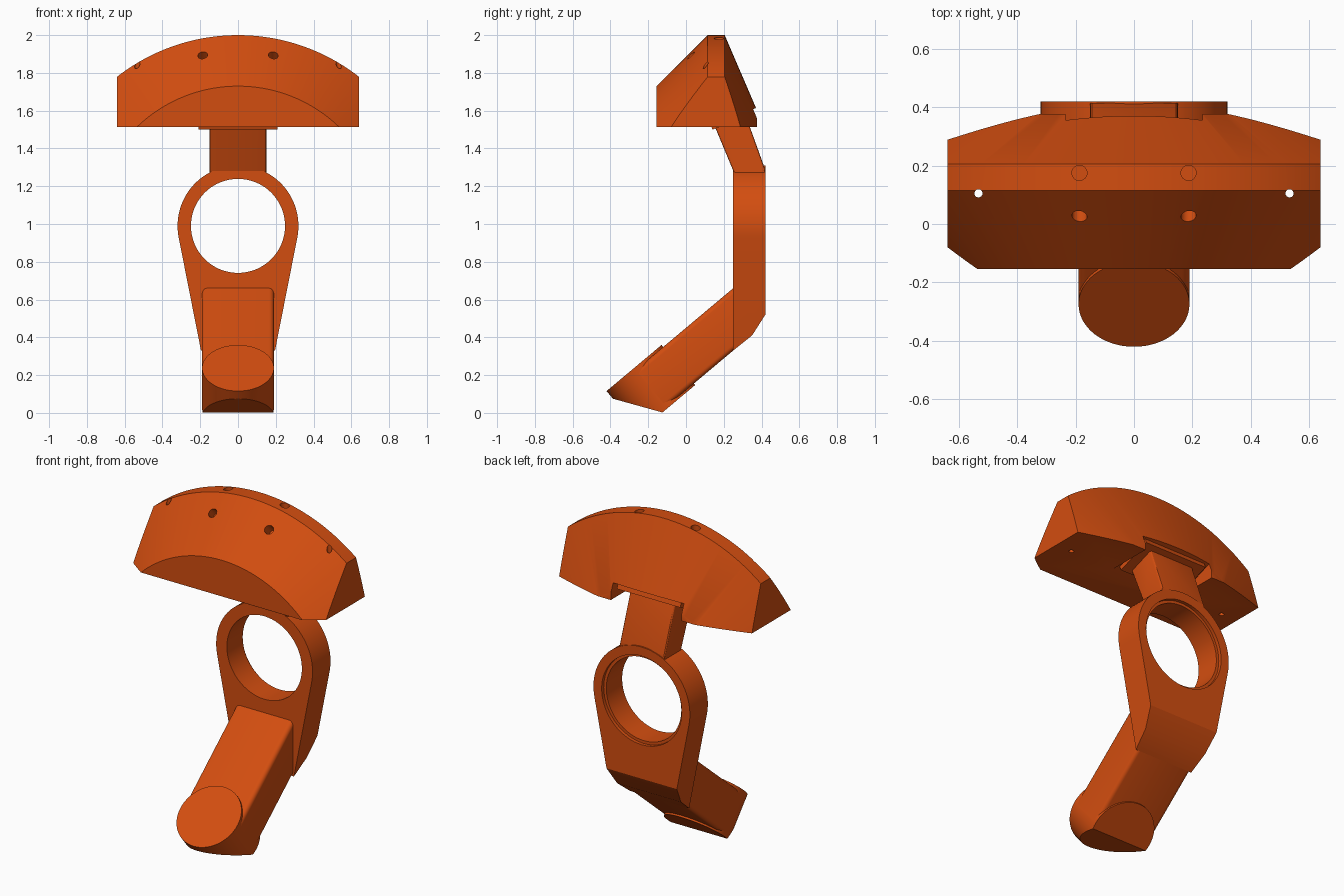
import bpy, bmesh, math
from mathutils import Vector, Matrix

if "Cube" in bpy.data.objects:
    bpy.data.objects.remove(bpy.data.objects["Cube"], do_unlink=True)

orange = bpy.data.materials.new("burnt orange")
orange.use_nodes = True
COLOUR = (0.65, 0.075, 0.005, 1)
orange.diffuse_color = COLOUR
orange.node_tree.nodes["Principled BSDF"].inputs["Base Color"].default_value = COLOUR


def finish(name, bm):
    bmesh.ops.recalc_face_normals(bm, faces=bm.faces[:])
    mesh = bpy.data.meshes.new(name)
    bm.to_mesh(mesh)
    bm.free()
    mesh.materials.append(orange)
    obj = bpy.data.objects.new(name, mesh)
    bpy.context.collection.objects.link(obj)
    return obj


def prism(points, axis, lo, hi):
    """Extrude a 2D outline: (y, z) points along x, or (x, z) points along y."""
    bm = bmesh.new()
    place = (lambda p, t: (t, p[0], p[1])) if axis == "x" else (lambda p, t: (p[0], t, p[1]))
    a = [bm.verts.new(place(p, lo)) for p in points]
    b = [bm.verts.new(place(p, hi)) for p in points]
    bm.faces.new(a)
    bm.faces.new(b)
    for i in range(len(a)):
        j = (i + 1) % len(a)
        bm.faces.new((a[i], a[j], b[j], b[i]))
    bmesh.ops.recalc_face_normals(bm, faces=bm.faces[:])
    return bm


def cut(bm, point, normal):
    """Remove everything on the normal's side of a plane and close the cut."""
    r = bmesh.ops.bisect_plane(bm, geom=bm.verts[:] + bm.edges[:] + bm.faces[:], dist=1e-5,
                               plane_co=point, plane_no=normal, clear_outer=True)
    edges = [e for e in r["geom_cut"] if isinstance(e, bmesh.types.BMEdge)]
    bmesh.ops.edgenet_fill(bm, edges=edges)


def round_along(bm, direction, radius, segments):
    d = Vector(direction).normalized()
    edges = [e for e in bm.edges
             if abs((e.verts[0].co - e.verts[1].co).normalized().dot(d)) > 0.99]
    bmesh.ops.bevel(bm, geom=edges, offset=radius, segments=segments, profile=0.5,
                    affect="EDGES")


def cylinder(centre, direction, radius, length, segments=48):
    bm = bmesh.new()
    rot = Vector(direction).to_track_quat("Z", "Y").to_matrix().to_4x4()
    bmesh.ops.create_cone(bm, cap_ends=True, segments=segments, radius1=radius,
                          radius2=radius, depth=length,
                          matrix=Matrix.Translation(centre) @ rot)
    return bm


def subtract(obj, bm):
    cutter = finish("cutter", bm)
    cutter.hide_render = True
    mod = obj.modifiers.new("cut", "BOOLEAN")
    mod.operation = "DIFFERENCE"
    mod.solver = "EXACT"
    mod.object = cutter
    bpy.context.view_layer.objects.active = obj
    bpy.ops.object.modifier_apply(modifier=mod.name)
    bpy.data.objects.remove(cutter, do_unlink=True)


# Curved head: a double cone turned about the y axis, trimmed at the base and ends
HUB_Z, SEG = 0.96, 160
bm = bmesh.new()
rings = []
for y, r in [(-0.155, 0.77), (0.115, 1.04), (0.205, 1.04), (0.377, 0.64)]:
    angles = [2 * math.pi * (i + 0.5) / SEG for i in range(SEG)]
    rings.append([bm.verts.new((r * math.sin(a), y, HUB_Z + r * math.cos(a))) for a in angles])
for a, b in zip(rings, rings[1:]):
    for i in range(SEG):
        j = (i + 1) % SEG
        bm.faces.new((a[i], a[j], b[j], b[i]))
bm.faces.new(rings[0])
bm.faces.new(rings[-1])
cut(bm, (0, 0, 1.513), (0, 0, -1))
cut(bm, (0.64, 0, 0), (1, 0, 0))
cut(bm, (-0.64, 0, 0), (-1, 0, 0))
head = finish("head", bm)

# Slanted slot under the head, and the drilled holes
subtract(head, prism([(0.09, 1.45), (0.09, 1.512), (0.45, 1.643), (0.45, 1.45)], "x", -0.235, 0.235))
for side in (-1, 1):
    subtract(head, cylinder((side * 0.187, 0.03, 1.89), (0, -1, 1), 0.026, 0.12, 24))
    subtract(head, cylinder((side * 0.187, 0.175, 1.98), (0, 0, 1), 0.026, 0.14, 24))
    subtract(head, cylinder((side * 0.533, 0.105, 1.7), (0, 0, 1), 0.014, 0.8, 24))

# Plate seated in the slot
mount_plate = finish("mount_plate", prism(
    [(0.14, 1.50), (0.355, 1.578), (0.345, 1.606), (0.13, 1.528)], "x", -0.21, 0.21))

# Leaning neck
bm = prism([(0.257, 1.265), (0.415, 1.265), (0.415, 1.30), (0.318, 1.57), (0.155, 1.51)],
           "x", -0.15, 0.15)
round_along(bm, (0, -0.097, 0.26), 0.012, 3)
neck = finish("neck", bm)

# Ring body: round top with sides tapering down, angled off at the lower back
RING_Z, R = 0.99, 0.32
start, steps = math.radians(-11.2), 48
outline = [(0.19, 0.30)]
for i in range(steps + 1):
    a = start + (math.pi - 2 * start) * i / steps
    outline.append((R * math.cos(a), RING_Z + R * math.sin(a)))
outline.append((-0.19, 0.30))
bm = prism(outline, "y", 0.25, 0.42)
cut(bm, (0, 0.25, 0.33), (0, 0.08, -0.10))
cut(bm, (0, 0.35, 0.41), (0, 0.11, -0.07))
ring_body = finish("ring_body", bm)
subtract(ring_body, cylinder((0, 0.33, RING_Z), (0, 1, 0), 0.249, 0.5, 64))
subtract(ring_body, cylinder((0, 0.44, RING_Z), (0, 1, 0), 0.266, 0.08, 64))

# Sloping arm with rounded long edges
bm = prism([(0.27, 0.347), (0.27, 0.677), (-0.266, 0.227), (-0.104, 0.033)], "x", -0.19, 0.19)
round_along(bm, (0, 0.766, 0.643), 0.025, 5)
arm = finish("arm", bm)

# Round foot across the arm's end, trimmed flat underneath
axis = Vector((0, 0.642, -0.766))
top = Vector((0, -0.275, 0.2375))
bm = cylinder(top + axis * 0.1385, axis, 0.19, 0.277, 64)
cut(bm, (0, -0.39, 0.076), (0, -0.075, -0.27))
foot = finish("foot", bm)

# Smooth the curved surfaces and keep the hard edges
bpy.ops.object.select_all(action="DESELECT")
for obj in (head, mount_plate, neck, ring_body, arm, foot):
    obj.select_set(True)
bpy.context.view_layer.objects.active = head
bpy.ops.object.shade_smooth_by_angle(angle=math.radians(25))
